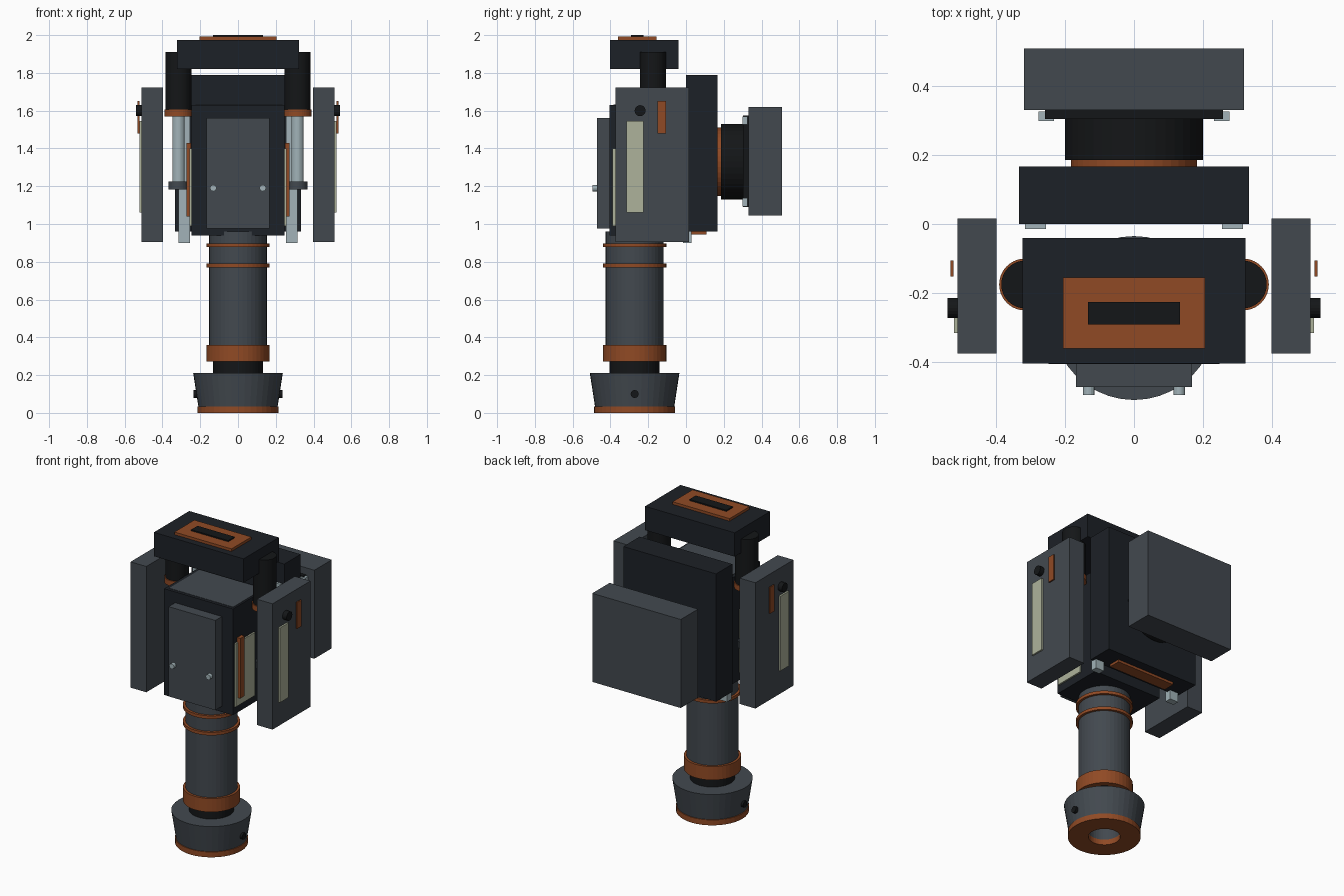
import bpy, bmesh
from math import cos, sin, pi

if "Cube" in bpy.data.objects:
    bpy.data.objects.remove(bpy.data.objects["Cube"])

def mat(name, r, g, b):
    m = bpy.data.materials.new(name)
    m.diffuse_color = (r, g, b, 1)
    m.use_nodes = True
    m.node_tree.nodes["Principled BSDF"].inputs["Base Color"].default_value = m.diffuse_color
    return m

GREY = mat("steel_grey", 0.055, 0.066, 0.078)
DARK = mat("dark_navy", 0.012, 0.015, 0.020)
BLACK = mat("black", 0.007, 0.008, 0.009)
ORANGE = mat("rust_orange", 0.28, 0.068, 0.018)
LIGHT = mat("pale_steel", 0.36, 0.45, 0.48)
BEIGE = mat("pale_label", 0.42, 0.45, 0.33)

def finish(name, bm, material):
    bmesh.ops.recalc_face_normals(bm, faces=bm.faces)
    me = bpy.data.meshes.new(name)
    bm.to_mesh(me)
    bm.free()
    me.materials.append(material)
    ob = bpy.data.objects.new(name, me)
    bpy.context.collection.objects.link(ob)
    return ob

def box(name, x, y, z, material):
    """Box from (min, max) pairs."""
    bm = bmesh.new()
    bmesh.ops.create_cube(bm, size=1)
    for v in bm.verts:
        for i, (a, b) in enumerate((x, y, z)):
            v.co[i] = (a + b) / 2 + v.co[i] * (b - a)
    return finish(name, bm, material)

def lathe(name, profile, centre, material, axis='Z', seg=40, closed=False):
    """Revolve (radius, height) points round an axis; solid ends unless closed."""
    bm = bmesh.new()
    rings = []
    for r, h in profile:
        ring = []
        for i in range(seg):
            a = 2 * pi * i / seg
            u, v = r * cos(a), r * sin(a)
            p = {'Z': (u, v, h), 'Y': (u, h, v), 'X': (h, u, v)}[axis]
            ring.append(bm.verts.new([p[k] + centre[k] for k in range(3)]))
        rings.append(ring)
    pairs = list(zip(rings, rings[1:]))
    if closed:
        pairs.append((rings[-1], rings[0]))
    else:
        bm.faces.new(rings[0])
        bm.faces.new(rings[-1])
    for a, b in pairs:
        for i in range(seg):
            j = (i + 1) % seg
            bm.faces.new((a[i], a[j], b[j], b[i]))
    return finish(name, bm, material)

def span(s, a, b):
    return tuple(sorted((s * a, s * b)))

# Foot and lower tube
TY = -0.272
C = (0, TY, 0)
lathe("foot_ring", [(0.094, 0), (0.215, 0), (0.215, 0.035), (0.094, 0.035)], C, ORANGE, closed=True)
lathe("foot_cone", [(0.094, 0.035), (0.21, 0.035), (0.237, 0.21), (0.094, 0.21)], C, GREY, closed=True)
lathe("neck", [(0.132, 0.15), (0.132, 0.28)], C, BLACK)
lathe("tube_band", [(0.168, 0.272), (0.168, 0.36)], C, ORANGE)
lathe("tube", [(0.153, 0.35), (0.153, 0.96)], C, GREY)
for i, z in enumerate((0.77, 0.877)):
    lathe(f"tube_ring_{i + 1}", [(0.168, z), (0.168, z + 0.02)], C, ORANGE)

# Main body, door and top cap
box("body", (-0.247, 0.247), (-0.405, -0.06), (0.94, 1.63), DARK)
box("body_cap", (-0.225, 0.235), (-0.385, -0.075), (1.60, 1.632), GREY)
box("door", (-0.168, 0.168), (-0.472, -0.40), (0.977, 1.56), GREY)

# Back plate with coupling and rear box
box("back_plate", (-0.333, 0.333), (0, 0.167), (0.96, 1.79), DARK)
box("back_plate_strip", (-0.21, 0.21), (0.03, 0.108), (0.944, 0.97), ORANGE)
RC = (0, 0, 1.33)
lathe("coupling_ring", [(0.182, 0.16), (0.182, 0.19)], RC, ORANGE, 'Y')
lathe("coupling_drum", [(0.2, 0.185), (0.2, 0.32)], RC, BLACK, 'Y')
box("coupling_plate", (-0.258, 0.258), (0.303, 0.332), (1.09, 1.575), BLACK)
box("rear_box", (-0.318, 0.318), (0.33, 0.508), (1.045, 1.62), GREY)

# Carry handle
box("handle", (-0.322, 0.322), (-0.403, -0.04), (1.82, 1.975), DARK)
box("handle_plate", (-0.205, 0.205), (-0.36, -0.155), (1.97, 1.992), ORANGE)
box("handle_slot", (-0.133, 0.133), (-0.29, -0.225), (1.98, 2.0), BLACK)

# Parts repeated on both sides
for s, side in ((-1, "left"), (1, "right")):
    # foot and door knobs
    lathe(f"foot_knob_{side}", [(0.021, s * 0.20), (0.021, s * 0.235)], (0, TY, 0.1), BLACK, 'X', 16)
    lathe(f"door_knob_{side}", [(0.017, -0.495), (0.017, -0.46)], (s * 0.131, 0, 1.19), LIGHT, 'Y', 16)
    # label on the body side
    box(f"body_label_{side}", span(s, 0.24, 0.257), (-0.39, -0.19), (0.99, 1.40), BEIGE)
    box(f"body_strip_{side}", span(s, 0.25, 0.272), (-0.365, -0.32), (1.04, 1.43), ORANGE)
    # piston column holding the handle
    P = (s * 0.315, -0.175, 0)
    lathe(f"column_{side}", [(0.069, 1.6), (0.069, 1.91)], P, BLACK)
    lathe(f"column_ring_{side}", [(0.075, 1.57), (0.075, 1.605)], P, ORANGE)
    lathe(f"column_rod_{side}", [(0.033, 1.2), (0.033, 1.58)], P, LIGHT, seg=24)
    lathe(f"column_collar_{side}", [(0.052, 1.183), (0.052, 1.225)], P, GREY)
    # rail on the back plate
    box(f"rail_{side}", span(s, 0.255, 0.315), (-0.015, 0.028), (0.90, 1.66), LIGHT)
    # bolts on the coupling plate
    for z, level in ((1.115, "lower"), (1.548, "upper")):
        box(f"bolt_{level}_{side}", span(s, 0.232, 0.276), (0.298, 0.326), (z - 0.022, z + 0.022), LIGHT)
    # outer side panel
    box(f"side_panel_{side}", span(s, 0.397, 0.51), (-0.374, 0.016), (0.905, 1.722), GREY)
    box(f"side_label_{side}", span(s, 0.50, 0.521), (-0.315, -0.225), (1.06, 1.545), BEIGE)
    box(f"side_strip_{side}", span(s, 0.522, 0.531), (-0.152, -0.105), (1.48, 1.65), ORANGE)
    lathe(f"side_knob_{side}", [(0.029, s * 0.50), (0.029, s * 0.54)], (0, -0.243, 1.6), BLACK, 'X', 20)
